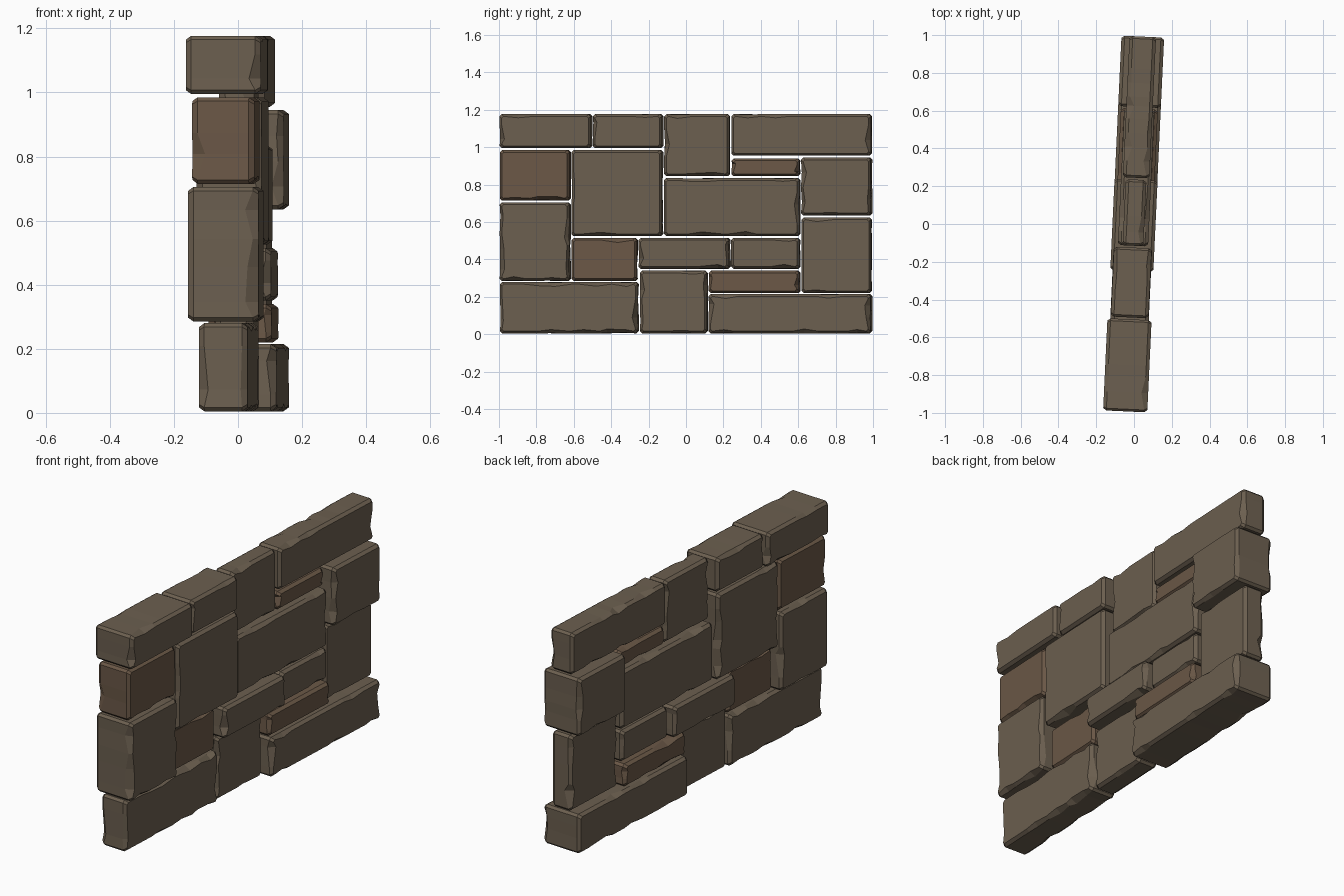
import bpy, bmesh, math, random
from mathutils import Matrix

if "Cube" in bpy.data.objects:
    bpy.data.objects.remove(bpy.data.objects["Cube"])

random.seed(7)
TILT = Matrix.Rotation(-0.047, 4, 'Z')   # the wall is turned slightly about z
GAP = 0.005


def material(name, rgb):
    m = bpy.data.materials.new(name)
    m.diffuse_color = (*rgb, 1)
    m.use_nodes = True
    m.node_tree.nodes["Principled BSDF"].inputs["Base Color"].default_value = m.diffuse_color
    return m


grey = material("grey_stone", (0.150, 0.116, 0.080))
brown = material("brown_stone", (0.147, 0.098, 0.063))


def outline(y0, y1, z0, z1, c):
    """Chamfered rectangle: points with outward normal, tangent pull and corner flag."""
    pts = []
    corners = [(y0, z0), (y1, z0), (y1, z1), (y0, z1)]
    for i in range(4):
        (ay, az), (by, bz) = corners[i], corners[(i + 1) % 4]
        length = math.hypot(by - ay, bz - az)
        ty, tz = (by - ay) / length, (bz - az) / length
        n = max(3, int(length / 0.07))
        for k in range(n + 1):
            if k in (0, n):
                d, pull = (c, 1) if k == 0 else (length - c, -1)
            else:
                d, pull = length * (k + random.uniform(-.3, .3)) / n, 0
            pts.append((ay + ty * d, az + tz * d, tz, -ty, ty * pull, tz * pull))
    return pts


def stone(name, y0, y1, z0, z1, half, mat):
    """Block with chamfered, chipped edges round both broad faces."""
    pts = outline(y0 + GAP, y1 - GAP, z0 + GAP, z1 - GAP, 0.012)
    bm = bmesh.new()
    rings = {}
    for s in (-1, 1):
        outer, inner = [], []
        for y, z, ny, nz, py, pz in pts:
            inset, depth, nick = 0.012, 0.017, 0.0
            if not (py or pz):
                upright = abs(ny) > 0.5
                if random.random() < (0.3 if upright else 0.2):
                    inset += random.uniform(0.004, 0.02 if upright else 0.013)
                    depth += random.uniform(0.0, 0.025)
                    nick = random.uniform(0.0, 0.004)
            outer.append(bm.verts.new((s * (half - depth), y - ny * nick, z - nz * nick)))
            inner.append(bm.verts.new((s * half, y - ny * inset + py * 0.01,
                                       z - nz * inset + pz * 0.01)))
        rings[s] = (outer, inner)
    loops = [rings[-1][1], rings[-1][0], rings[1][0], rings[1][1]]
    n = len(pts)
    for a, b in zip(loops, loops[1:]):
        for i in range(n):
            j = (i + 1) % n
            bm.faces.new((a[i], a[j], b[j], b[i]))
    bm.faces.new(loops[0][::-1])
    bm.faces.new(loops[3])
    bmesh.ops.recalc_face_normals(bm, faces=bm.faces)
    bm.transform(TILT)
    me = bpy.data.meshes.new(name)
    bm.to_mesh(me)
    bm.free()
    me.materials.append(mat)
    bpy.context.collection.objects.link(bpy.data.objects.new(name, me))


# Each stone: y range, z range, half thickness, colour
E = 0.998
stones = [
    (-E, -.50, .99, 1.182, .117, grey),
    (-.50, -.12, .99, 1.182, .100, grey),
    (-.12, .24, .84, 1.182, .055, grey),
    (.24, E, .95, 1.182, .070, grey),
    (-E, -.615, .71, .99, .097, brown),
    (-.615, -.12, .52, .99, .102, grey),
    (.24, .615, .84, .945, .060, brown),
    (.615, E, .63, .95, .113, grey),
    (-.12, .615, .52, .84, .080, grey),
    (-E, -.615, .28, .71, .110, grey),
    (-.615, -.255, .28, .52, .060, brown),
    (-.255, .24, .345, .52, .114, grey),
    (.24, .615, .345, .52, .080, grey),
    (.615, E, .215, .63, .060, grey),
    (-E, -.25, 0, .285, .076, grey),
    (-.25, .12, 0, .345, .060, grey),
    (.12, .615, .215, .345, .098, brown),
    (.12, E, 0, .22, .113, grey),
]
for i, (y0, y1, z0, z1, half, mat) in enumerate(stones, 1):
    stone(f"stone_{i:02d}", y0, y1, z0, z1, half, mat)
